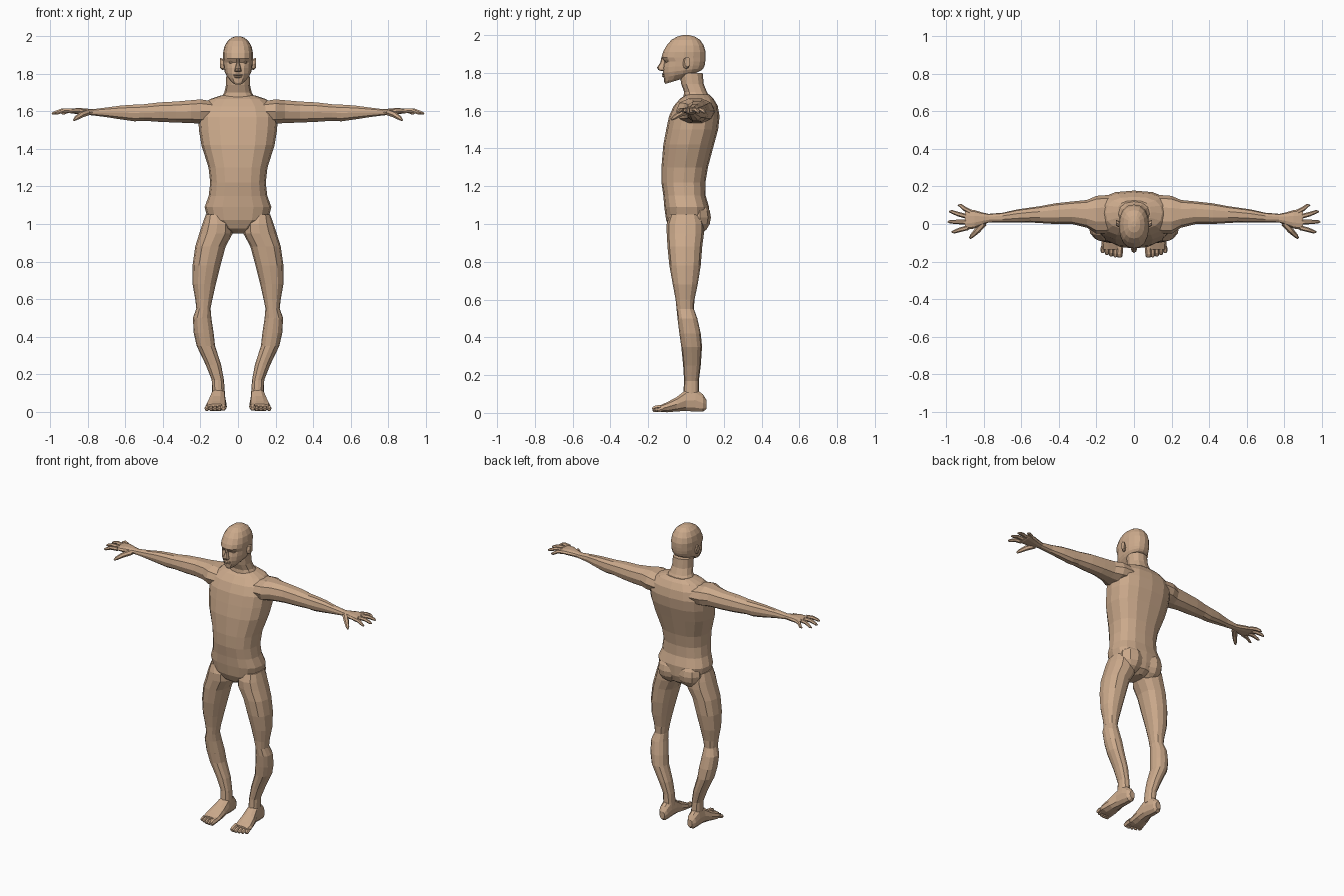
import bpy, bmesh, math
from mathutils import Vector

skin = bpy.data.materials.new("skin")
skin.diffuse_color = (0.6, 0.4, 0.26, 1)


def finish(name, bm, mirror=False):
    bmesh.ops.recalc_face_normals(bm, faces=bm.faces)
    me = bpy.data.meshes.new(name)
    bm.to_mesh(me)
    bm.free()
    ob = bpy.data.objects.new(name, me)
    bpy.context.collection.objects.link(ob)
    me.materials.append(skin)
    if mirror:
        ob.modifiers.new("mirror", 'MIRROR')
    return ob


def skin_rings(bm, rings):
    n = len(rings[0])
    vs = [[bm.verts.new(p) for p in r] for r in rings]
    for a, b in zip(vs, vs[1:]):
        for i in range(n):
            j = (i + 1) % n
            bm.faces.new((a[i], a[j], b[j], b[i]))
    bm.faces.new(vs[0])
    bm.faces.new(vs[-1])


def loft(name, axis, sections, n=12, power=2.3, mirror=False):
    """Section: (position, u0, u1, v0, v1, optional slope along v)."""
    rings = []
    for t, u0, u1, v0, v1, *slope in sections:
        ring = []
        for i in range(n):
            a = 2 * math.pi * i / n
            c, s = math.cos(a), math.sin(a)
            c = math.copysign(abs(c) ** (2 / power), c)
            s = math.copysign(abs(s) ** (2 / power), s)
            u = (u0 + u1) / 2 + c * (u1 - u0) / 2
            v = (v0 + v1) / 2 + s * (v1 - v0) / 2
            w = t + (slope[0] * (v - v0) if slope else 0)
            ring.append({'X': (w, u, v), 'Y': (u, w, v), 'Z': (u, v, w)}[axis])
        rings.append(ring)
    bm = bmesh.new()
    skin_rings(bm, rings)
    return finish(name, bm, mirror)


def tube(name, pts, radii, n=6):
    """Finger or toe along a short path."""
    pts = [Vector(p) for p in pts]
    d = (pts[-1] - pts[0]).normalized()
    side = d.cross(Vector((0, 0, 1))).normalized()
    up = side.cross(d)
    rings = []
    for p, r in zip(pts, radii):
        angs = [2 * math.pi * i / n for i in range(n)]
        rings.append([p + side * r * math.cos(a) + up * r * math.sin(a) for a in angs])
    bm = bmesh.new()
    skin_rings(bm, rings)
    return finish(name, bm, True)


def ball(name, centre, size, segs=8, rings=6, mirror=True):
    bm = bmesh.new()
    bmesh.ops.create_uvsphere(bm, u_segments=segs, v_segments=rings, radius=1)
    for v in bm.verts:
        v.co = Vector([c + s * k for c, s, k in zip(centre, size, v.co)])
    return finish(name, bm, mirror)


def centred(rows):
    return [(z, -w, w, *rest) for z, w, *rest in rows]


# torso and neck: height, half width, front, back
loft("torso", 'Z', centred([
    (.95, .03, -.05, .07), (.975, .09, -.085, .105), (1.02, .16, -.105, .12),
    (1.09, .178, -.115, .122), (1.15, .156, -.12, .104), (1.22, .148, -.13, .103),
    (1.30, .157, -.13, .116), (1.42, .195, -.12, .148), (1.50, .208, -.105, .17),
    (1.57, .212, -.09, .178), (1.625, .195, -.065, .168), (1.665, .15, -.03, .145),
    (1.685, .09, .0, .125)]), n=16, power=2.5)
loft("neck", 'Z', centred([
    (1.66, .10, -.015, .135), (1.70, .073, -.01, .11), (1.74, .064, -.025, .094),
    (1.80, .062, -.035, .088)]), n=12)
ball("buttock", (.075, .05, 1.035), (.085, .082, .092), 10, 8)

# head: height at the face, half width, front, back, upward slope to the back
loft("head", 'Z', centred([
    (1.742, .028, -.108, -.01, .3), (1.752, .045, -.116, .055, .28),
    (1.775, .063, -.118, .085, .2), (1.80, .072, -.122, .093, .12),
    (1.83, .076, -.121, .099, .05), (1.86, .078, -.115, .102), (1.882, .079, -.13, .104),
    (1.91, .08, -.122, .104), (1.945, .073, -.103, .094), (1.975, .056, -.077, .074),
    (1.993, .033, -.045, .045), (2.0, .012, -.015, .015)]), n=16)
loft("nose", 'Z', centred([
    (1.88, .009, -.131, -.10), (1.855, .009, -.136, -.10), (1.828, .016, -.154, -.10),
    (1.815, .019, -.146, -.10), (1.81, .012, -.13, -.10)]), n=8)
ball("upper_lip", (0, -.116, 1.794), (.026, .013, .005), mirror=False)
ball("lower_lip", (0, -.115, 1.784), (.022, .013, .006), mirror=False)
ball("eye", (.033, -.098, 1.862), (.016, .014, .009))
loft("ear", 'X', [
    (.068, -.018, .006, 1.825, 1.87), (.084, -.016, .018, 1.82, 1.882),
    (.095, -.008, .022, 1.832, 1.885)], n=8, mirror=True)

# arm and hand along x: position, front, back, bottom, top
loft("arm", 'X', [
    (.13, -.05, .155, 1.54, 1.655), (.20, -.052, .15, 1.532, 1.667),
    (.25, -.02, .128, 1.535, 1.662), (.33, .0, .12, 1.538, 1.655),
    (.42, .0, .11, 1.542, 1.65), (.50, .005, .095, 1.548, 1.64),
    (.55, .008, .088, 1.545, 1.638), (.62, .008, .078, 1.555, 1.633),
    (.70, .008, .06, 1.568, 1.622), (.775, .008, .054, 1.578, 1.612)],
    n=10, mirror=True)
loft("palm", 'X', [
    (.77, .009, .053, 1.578, 1.612), (.81, -.005, .062, 1.58, 1.616),
    (.85, -.024, .074, 1.584, 1.619), (.89, -.03, .08, 1.589, 1.615),
    (.90, -.027, .077, 1.593, 1.612)], n=10, mirror=True)
for name, base, tip in [("index_finger", (.885, -.02), (.972, -.042)),
                        ("middle_finger", (.89, .01), (.992, .012)),
                        ("ring_finger", (.89, .04), (.985, .066)),
                        ("little_finger", (.87, .064), (.938, .1))]:
    (x0, y0), (x1, y1) = base, tip
    tube(name, [(x0, y0, 1.603), (x0 * .5 + x1 * .5, (y0 + y1) / 2, 1.604),
                (x1 - .012, y1, 1.592), (x1, y1, 1.588)], (.013, .012, .009, .004))
tube("thumb", [(.80, .005, 1.595), (.835, -.035, 1.582), (.865, -.065, 1.562),
               (.875, -.076, 1.553)], (.018, .016, .011, .005))

# leg down z: height, inner, outer, front, back
loft("leg", 'Z', [
    (1.05, .06, .172, -.085, .08), (1.0, .03, .19, -.102, .095),
    (.95, .028, .206, -.102, .095), (.88, .066, .228, -.098, .086),
    (.78, .093, .242, -.088, .078), (.68, .118, .242, -.07, .062),
    (.60, .136, .228, -.055, .045), (.55, .146, .222, -.05, .042),
    (.50, .142, .24, -.045, .06), (.42, .13, .236, -.035, .078),
    (.35, .122, .22, -.025, .085), (.25, .09, .172, -.015, .078),
    (.17, .075, .14, -.01, .068), (.09, .069, .138, -.015, .07)],
    n=12, mirror=True)

# foot along y: position, inner, outer, bottom, top
loft("foot", 'Y', [
    (.108, .085, .122, .02, .07), (.09, .075, .137, .004, .1),
    (.05, .07, .142, .004, .13), (.0, .066, .146, .008, .125),
    (-.05, .062, .162, .006, .085), (-.1, .06, .174, .002, .058),
    (-.135, .064, .17, .005, .042)], n=10, mirror=True)
for i, name in enumerate(["big", "second", "third", "fourth", "little"]):
    x, y, r = .078 + .022 * i, -.178 + .003 * i * i / 2, .018 if i == 0 else .0125
    tube(name + "_toe", [(x - .002, -.12, r + .01), (x, y + .02, r + .006),
                         (x, y + .006, r + .001), (x, y, r)], (r, r, r * .9, r * .5))
